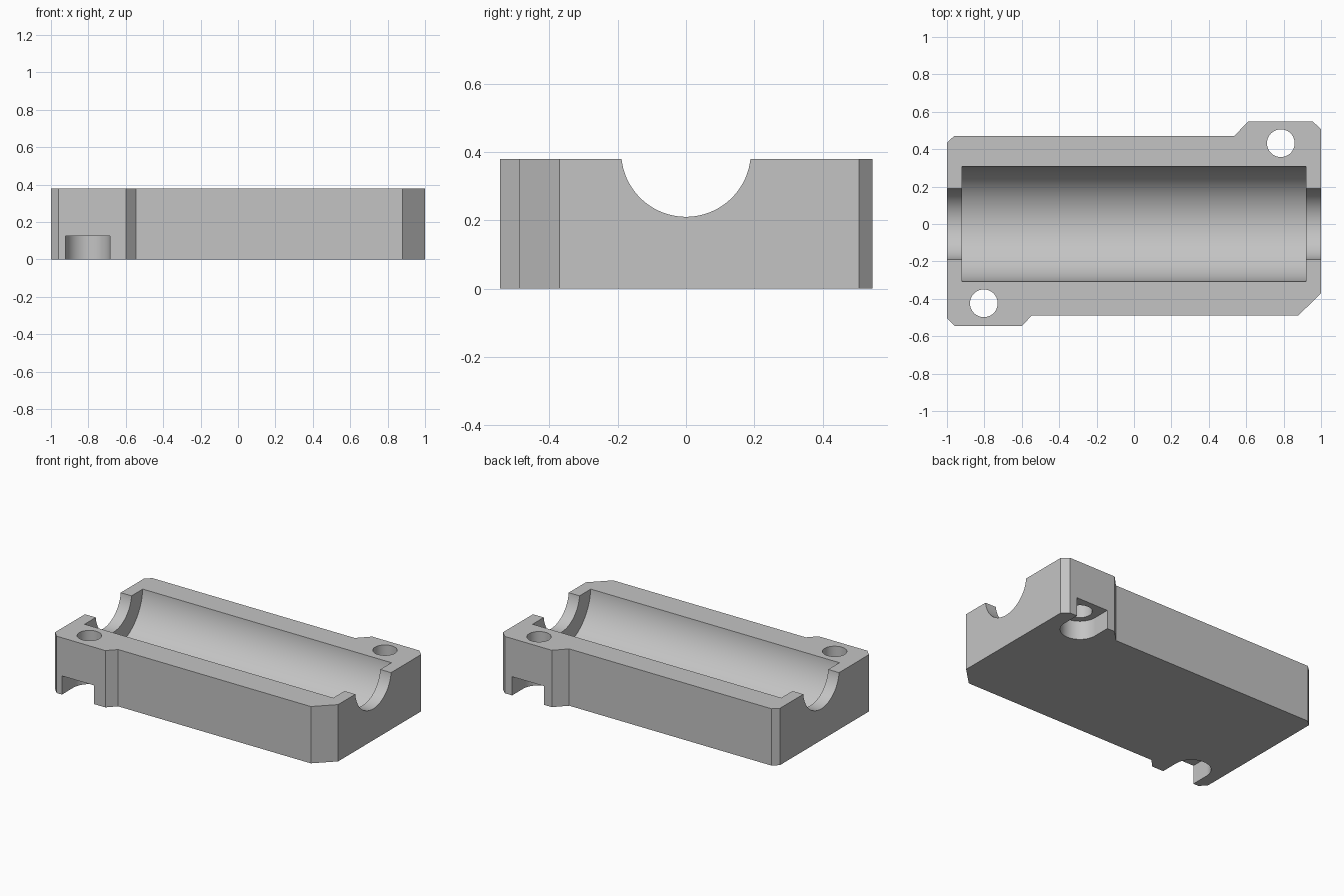
import bpy, bmesh
from math import pi, cos, sin
from mathutils import Matrix

cube = bpy.data.objects.get("Cube")
if cube:
    bpy.data.objects.remove(cube, do_unlink=True)

HEIGHT = 0.38
BORE_Z = 0.40

grey = bpy.data.materials.new("light_grey")
grey.use_nodes = True
grey.diffuse_color = (0.55, 0.55, 0.55, 1)
grey.node_tree.nodes["Principled BSDF"].inputs["Base Color"].default_value = grey.diffuse_color


def prism(name, outline, low, high, matrix=Matrix()):
    """Extrude a flat outline from low to high, then place it."""
    bm = bmesh.new()
    face = bm.faces.new([bm.verts.new((x, y, low)) for x, y in outline])
    top = bmesh.ops.extrude_face_region(bm, geom=[face])["geom"]
    verts = [v for v in top if isinstance(v, bmesh.types.BMVert)]
    bmesh.ops.translate(bm, verts=verts, vec=(0, 0, high - low))
    bmesh.ops.recalc_face_normals(bm, faces=bm.faces)
    bm.transform(matrix)
    mesh = bpy.data.meshes.new(name)
    bm.to_mesh(mesh)
    bm.free()
    mesh.materials.append(grey)
    obj = bpy.data.objects.new(name, mesh)
    bpy.context.collection.objects.link(obj)
    return obj


def arc(x, y, radius, start=0, sweep=2 * pi, steps=96):
    count = steps if sweep == 2 * pi else steps + 1
    return [(x + radius * cos(start + sweep * i / steps),
             y + radius * sin(start + sweep * i / steps)) for i in range(count)]


# Block with two bolt tabs and chamfered corners
outline = [(-1, -0.505), (-0.96, -0.545), (-0.6, -0.545), (-0.545, -0.488),
           (0.88, -0.488), (1, -0.37), (1, 0.507), (0.957, 0.547),
           (0.61, 0.547), (0.535, 0.47), (-0.962, 0.47), (-1, 0.435)]
body = prism("housing_half", outline, 0, HEIGHT)

# Wide bore along the middle and narrow bore through both ends
along_x = Matrix.Translation((0, 0, BORE_Z)) @ Matrix.Rotation(pi / 2, 4, "Y")
cutters = [
    prism("main_bore_cutter", arc(0, 0, 0.308), -0.92, 0.92, along_x),
    prism("end_bore_cutter", arc(0, 0, 0.19), -1.2, 1.2, along_x),
]

# Bolt holes, each with a round-ended slot below that opens outward
for label, x, y, side in (("front", -0.803, -0.424, -1), ("back", 0.785, 0.432, 1)):
    cutters.append(prism(label + "_hole_cutter", arc(x, y, 0.074), -0.1, 0.6))
    r = 0.118
    start = 0 if side < 0 else pi
    slot = arc(x, y, r, start, pi, 48)
    slot += [(x + side * r, y + side * 0.3), (x - side * r, y + side * 0.3)]
    cutters.append(prism(label + "_slot_cutter", slot, -0.1, 0.125))

# Cut everything out and remove the cutters
bpy.ops.object.select_all(action="DESELECT")
body.select_set(True)
bpy.context.view_layer.objects.active = body
for cutter in cutters:
    cutter.hide_render = True
    mod = body.modifiers.new(cutter.name, "BOOLEAN")
    mod.operation = "DIFFERENCE"
    mod.solver = "EXACT"
    mod.object = cutter
    bpy.ops.object.modifier_apply(modifier=mod.name)
    bpy.data.objects.remove(cutter, do_unlink=True)

bpy.ops.object.shade_smooth_by_angle()
